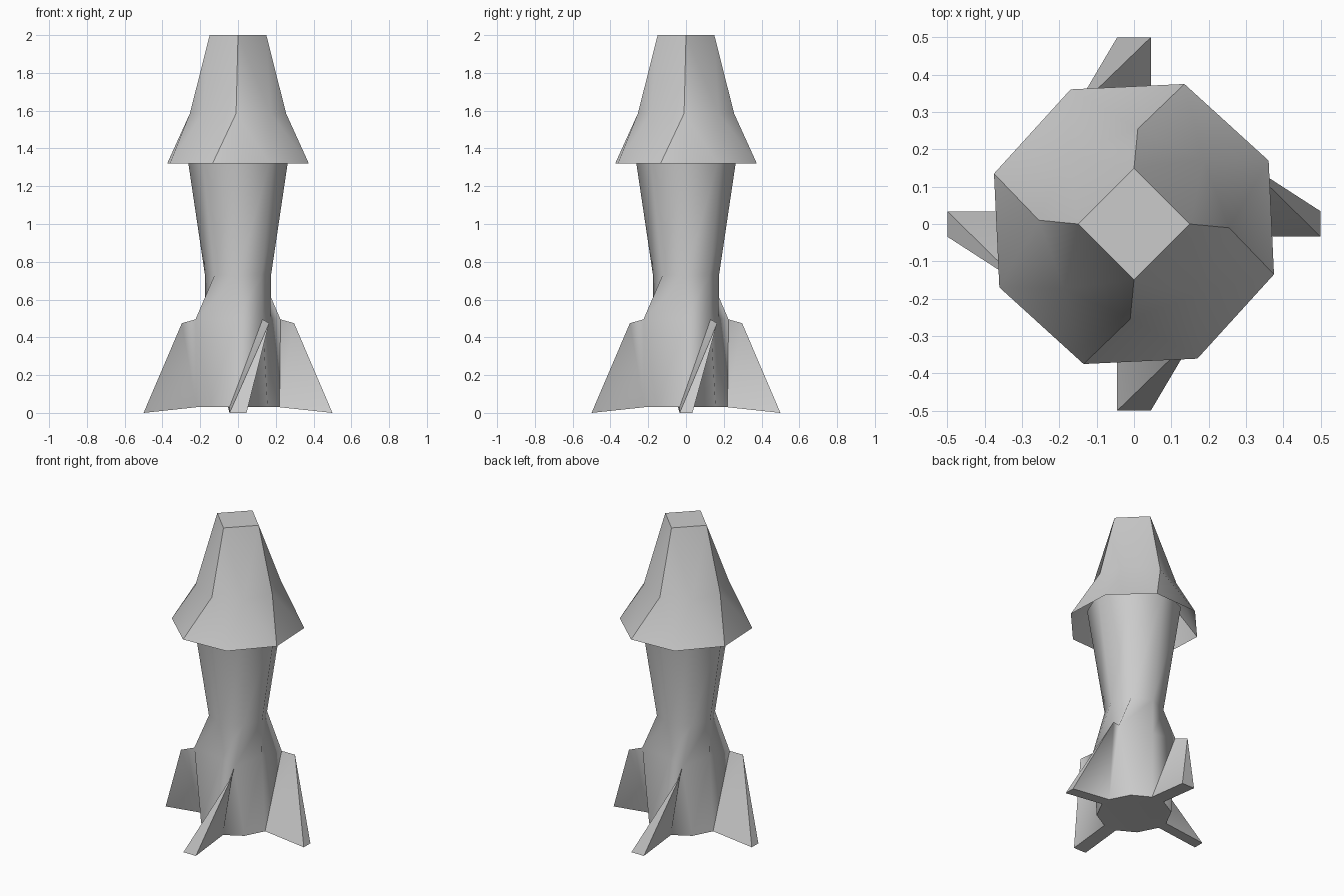
import bpy, bmesh, math

if "Cube" in bpy.data.objects:
    bpy.data.objects.remove(bpy.data.objects["Cube"])


def polar(r, deg, z):
    a = math.radians(deg)
    return (r * math.cos(a), r * math.sin(a), z)


class Builder:
    """Collects shared vertices by position, then makes a shaded object."""

    def __init__(self):
        self.bm = bmesh.new()
        self.cache = {}
        self.marks = []

    def v(self, p):
        key = tuple(round(c, 4) + 0.0 for c in p)
        if key not in self.cache:
            self.cache[key] = self.bm.verts.new(p)
        return self.cache[key]

    def face(self, *pts):
        self.bm.faces.new([self.v(p) for p in pts])

    def mark(self, p, q, smooth):
        self.marks.append((self.v(p), self.v(q), smooth))

    def finish(self, name, angle):
        bm = self.bm
        bmesh.ops.recalc_face_normals(bm, faces=bm.faces[:])
        for f in bm.faces:
            f.smooth = True
        for e in bm.edges:
            if len(e.link_faces) == 2:
                e.smooth = e.calc_face_angle(0) < math.radians(angle)
        for a, b, smooth in self.marks:
            e = bm.edges.get((a, b))
            if e:
                e.smooth = smooth
        me = bpy.data.meshes.new(name)
        bm.to_mesh(me)
        bm.free()
        ob = bpy.data.objects.new(name, me)
        bpy.context.collection.objects.link(ob)
        return ob


# Hull: eight-sided waisted tube whose lower panels grow into four swept fins
hull = Builder()
WAIST, TOP = (0.175, 0.73), (0.279, 1.43)
fin_crest = (0.225, 0.13, 0.495)
fin_apex = (0.297, 0.165, 0.475)
notch = (0.172, 0, 0.5)
corner = polar(0.222, 45, 0.03)
base = []

for k in range(4):
    w = 0.045 if k % 2 else 0.034
    w_next = 0.034 if k % 2 else 0.045
    A, B = turn_ab = [tuple(p) for p in ((0.5, -w, 0), (0.5, w, 0))]

    def at(p, i=0):
        """Rotate a point by k + i quarter turns about z."""
        x, y, z = p
        for _ in range((k + i) % 4):
            x, y = -y, x
        return (x, y, z)

    A, B = at(A), at(B)
    D, E, K = at((0.22, -w, 0.03)), at((0.22, w, 0.03)), at(corner)
    D_next = at((0.22, -w_next, 0.03), 1)
    F, C, M = at(fin_crest), at(fin_apex), at(notch)
    F_prev, M_next = at(fin_crest, -1), at(notch, 1)
    w0, w1, wm = (polar(WAIST[0], 90 * k + d, WAIST[1]) for d in (0, 45, -45))
    t0, t1, tm = (polar(TOP[0], 90 * k + d, TOP[1]) for d in (0, 45, -45))
    # upper tube
    hull.face(wm, w0, t0, tm)
    hull.face(w0, w1, t1, t0)
    # shoulders beside the fin crest
    hull.face(F_prev, M, w0, wm)
    hull.face(M, F, w1, w0)
    hull.face(D, F, M)
    # tube panel up to the next fin
    hull.face(E, K, F)
    hull.face(K, M_next, F)
    hull.face(K, D_next, M_next)
    # fin: front side, tip, back side, underside
    hull.face(D, A, C)
    hull.face(D, C, F)
    hull.face(A, B, C)
    hull.face(B, E, C)
    hull.face(E, F, C)
    hull.face(A, D, E, B)
    hull.mark(D, F, False)
    for p, q in ((F, w1), (E, F), (E, C), (K, F), (K, M_next), (F, M_next)):
        hull.mark(p, q, True)
    base += [D, E, K]

hull.face(*reversed(base))
hull.finish("hull_with_fins", 52)

# Nose: open shell, eight-sided rim narrowing to a small square top
nose = Builder()
top = [polar(0.15, 90 * k, 2) for k in range(4)]
mid = [polar(0.255, 45 * i - 2.3, 1.585) for i in range(8)]
rim = [polar(0.3986, 45 * i - 19.8, 1.32) for i in range(8)]
for k in range(4):
    T0, T1 = top[k], top[(k + 1) % 4]
    S0, N, S1 = (mid[(2 * k + i) % 8] for i in range(3))
    R0, R1, R2 = (rim[(2 * k + i) % 8] for i in range(3))
    nose.face(T0, S0, N)
    nose.face(T0, N, T1)
    nose.face(T1, N, S1)
    nose.face(S0, R0, R1, N)
    nose.face(N, R1, R2, S1)
    for p, q in ((N, T0), (N, T1), (N, R1)):
        nose.mark(p, q, True)
    nose.mark(T0, S0, False)
    nose.mark(S0, R0, False)
nose.face(*top)
nose.finish("nose_cone", 50)
